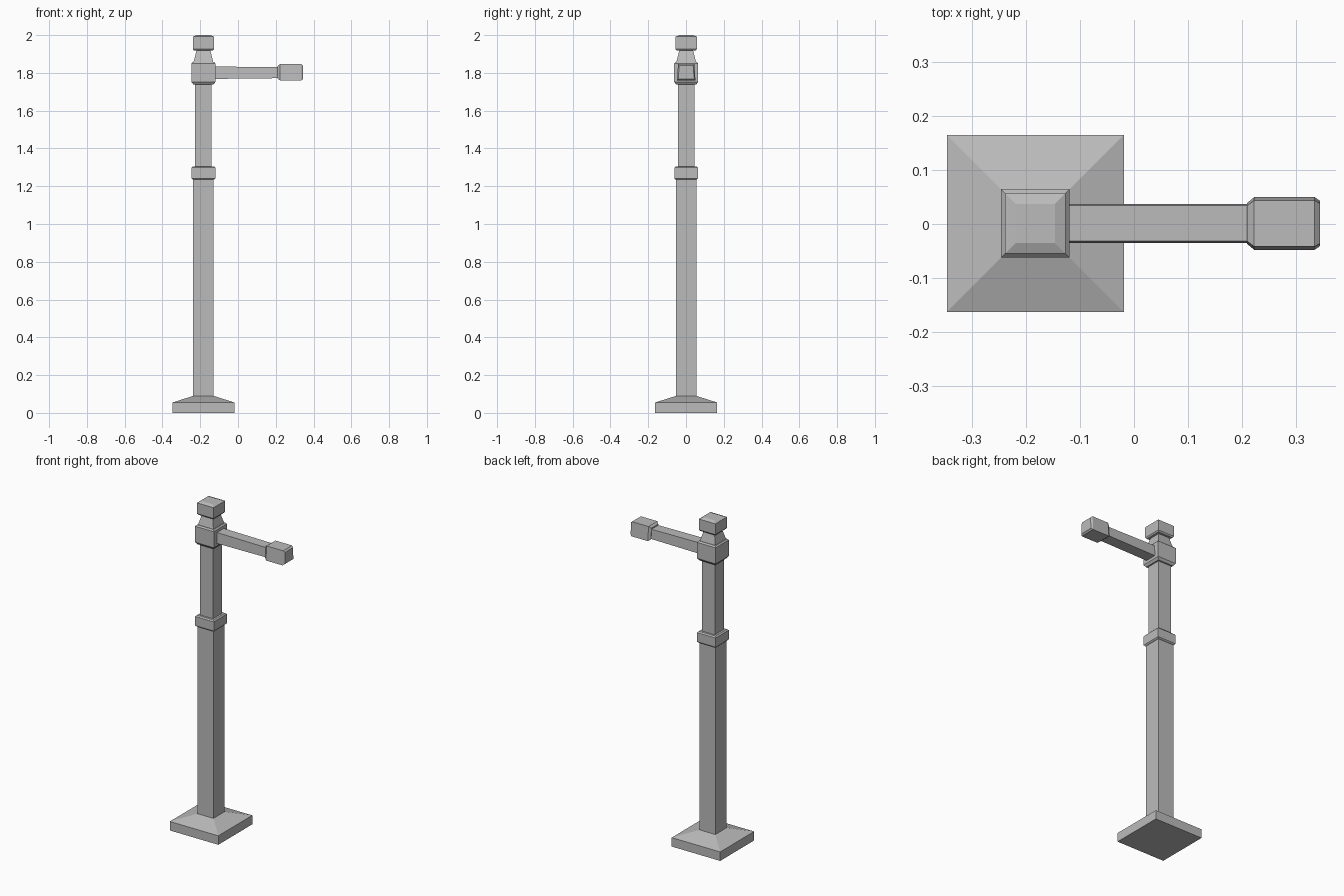
import bpy
import bmesh

old = bpy.data.objects.get("Cube")
if old:
    bpy.data.objects.remove(old, do_unlink=True)

POST_X = -0.183
POST_Y = 0.001

grey = bpy.data.materials.new("stone grey")
grey.use_nodes = True
colour = (0.5, 0.5, 0.5, 1)
grey.diffuse_color = colour
grey.node_tree.nodes["Principled BSDF"].inputs["Base Color"].default_value = colour


def loft(name, rings):
    """Flat-faced solid through a list of four-cornered rings."""
    bm = bmesh.new()
    loops = [[bm.verts.new(p) for p in ring] for ring in rings]
    for a, b in zip(loops, loops[1:]):
        for i in range(4):
            j = (i + 1) % 4
            bm.faces.new((a[i], a[j], b[j], b[i]))
    bm.faces.new(loops[0])
    bm.faces.new(loops[-1])
    bmesh.ops.recalc_face_normals(bm, faces=bm.faces)
    mesh = bpy.data.meshes.new(name)
    bm.to_mesh(mesh)
    bm.free()
    mesh.materials.append(grey)
    obj = bpy.data.objects.new(name, mesh)
    bpy.context.collection.objects.link(obj)
    return obj


def post_part(name, profile):
    """Square section on the post axis: profile holds (z, half width)."""
    corners = ((-1, -1), (1, -1), (1, 1), (-1, 1))
    loft(name, [[(POST_X + sx * h, POST_Y + sy * h, z) for sx, sy in corners]
                for z, h in profile])


def arm_part(name, profile):
    """Trapezoid section along x: (x, bottom half, top half, low z, high z)."""
    loft(name, [[(x, POST_Y - b, lo), (x, POST_Y + b, lo),
                 (x, POST_Y + t, hi), (x, POST_Y - t, hi)]
                for x, b, t, lo, hi in profile])


# Upright, from the ground up
post_part("base_plinth", [(0, 0.164), (0.055, 0.164), (0.09, 0.054)])
post_part("lower_post", [(0.08, 0.054), (1.24, 0.054)])
post_part("middle_band", [(1.235, 0.056), (1.242, 0.063), (1.298, 0.063), (1.305, 0.056)])
post_part("upper_post", [(1.30, 0.044), (1.75, 0.044)])
post_part("arm_collar", [(1.738, 0.053), (1.752, 0.0635), (1.85, 0.0635), (1.858, 0.056)])
post_part("neck", [(1.855, 0.053), (1.92, 0.036)])
post_part("top_cap", [(1.918, 0.05), (1.926, 0.056), (1.992, 0.056), (2.0, 0.036)])

# Side arm with its block end
arm_part("side_arm", [(-0.14, 0.036, 0.033, 1.768, 1.834),
                      (0.215, 0.036, 0.033, 1.772, 1.83)])
arm_part("arm_end_block", [(0.21, 0.038, 0.033, 1.77, 1.837),
                           (0.223, 0.049, 0.043, 1.76, 1.847),
                           (0.335, 0.049, 0.043, 1.76, 1.847),
                           (0.345, 0.042, 0.037, 1.768, 1.838)])
